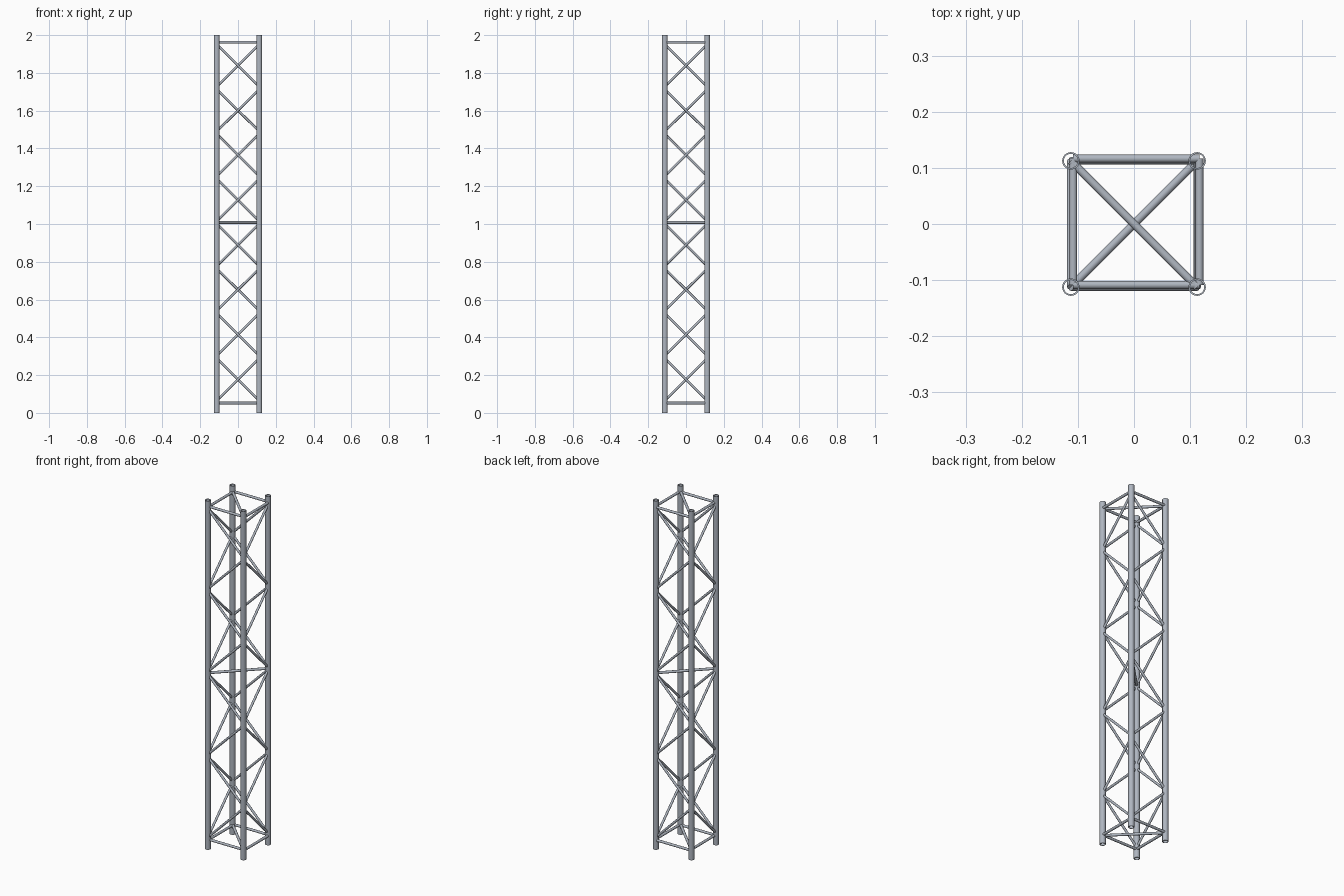
import bpy
from math import radians
from mathutils import Vector

cube = bpy.data.objects.get("Cube")
if cube:
    bpy.data.objects.remove(cube, do_unlink=True)

HEIGHT = 2.0
CORNER = 0.1125        # leg centre distance from the axis
LEG_RADIUS = 0.0155
WALL = 0.003
BAR_RADIUS = 0.0072
BAY = 0.2375           # height of one diagonal step
SHIFT = Vector((0.004, 0.004, 0))  # frame bars sit slightly off the leg centres

steel = bpy.data.materials.new("blue grey steel")
steel.use_nodes = True
colour = (0.43, 0.47, 0.53, 1)
steel.diffuse_color = colour
steel.node_tree.nodes["Principled BSDF"].inputs["Base Color"].default_value = colour


def finish(obj, name):
    obj.name = name
    obj.data.materials.append(steel)
    bpy.ops.object.shade_smooth_by_angle(angle=radians(35))


def bar(name, start, end, radius=BAR_RADIUS):
    """Solid round bar between two points."""
    start, end = Vector(start), Vector(end)
    axis = end - start
    bpy.ops.mesh.primitive_cylinder_add(
        vertices=16, radius=radius, depth=axis.length, location=(start + end) / 2,
        rotation=axis.to_track_quat("Z", "Y").to_euler())
    finish(bpy.context.object, name)


def leg(name, x, y):
    """Hollow tube, open at both ends."""
    bpy.ops.mesh.primitive_cylinder_add(
        vertices=32, radius=LEG_RADIUS, depth=HEIGHT,
        end_fill_type="NOTHING", location=(x, y, HEIGHT / 2))
    obj = bpy.context.object
    shell = obj.modifiers.new("wall", "SOLIDIFY")
    shell.thickness = WALL
    shell.offset = -1
    bpy.ops.object.modifier_apply(modifier=shell.name)
    finish(obj, name)


# Corners in order around the square; even ones carry the upper brace nodes
corners = [Vector((sx * CORNER, sy * CORNER, 0))
           for sx, sy in ((-1, -1), (1, -1), (1, 1), (-1, 1))]
sides = ["front", "right", "back", "left"]
names = ["front_right", "front_left", "back_left", "back_right"]


def up(z):
    return Vector((0, 0, z))


# Four legs
for name, c in zip(names, corners):
    leg(name + "_leg", c.x, c.y)

# Square frames with one cross bar, near both ends
for level, z in (("bottom", 0.052), ("top", 1.962)):
    for i, side in enumerate(sides):
        bar(f"{level}_{side}_rail", corners[i] + SHIFT + up(z),
            corners[(i + 1) % 4] + SHIFT + up(z))
    bar(f"{level}_cross_bar", corners[1] + up(z), corners[3] + up(z))

# Middle cross bar runs along the other diagonal
bar("middle_cross_bar", corners[0] + up(1.008), corners[2] + up(1.008))

# Zigzag braces on every side
for i, side in enumerate(sides):
    a, b = corners[i], corners[(i + 1) % 4]
    for step in range(8):
        mid = 0.177 + step * BAY
        rise = 0.112 if (step + i) % 2 == 0 else -0.112
        bar(f"{side}_brace_{step + 1}", a + up(mid - rise), b + up(mid + rise),
            0.0066)
